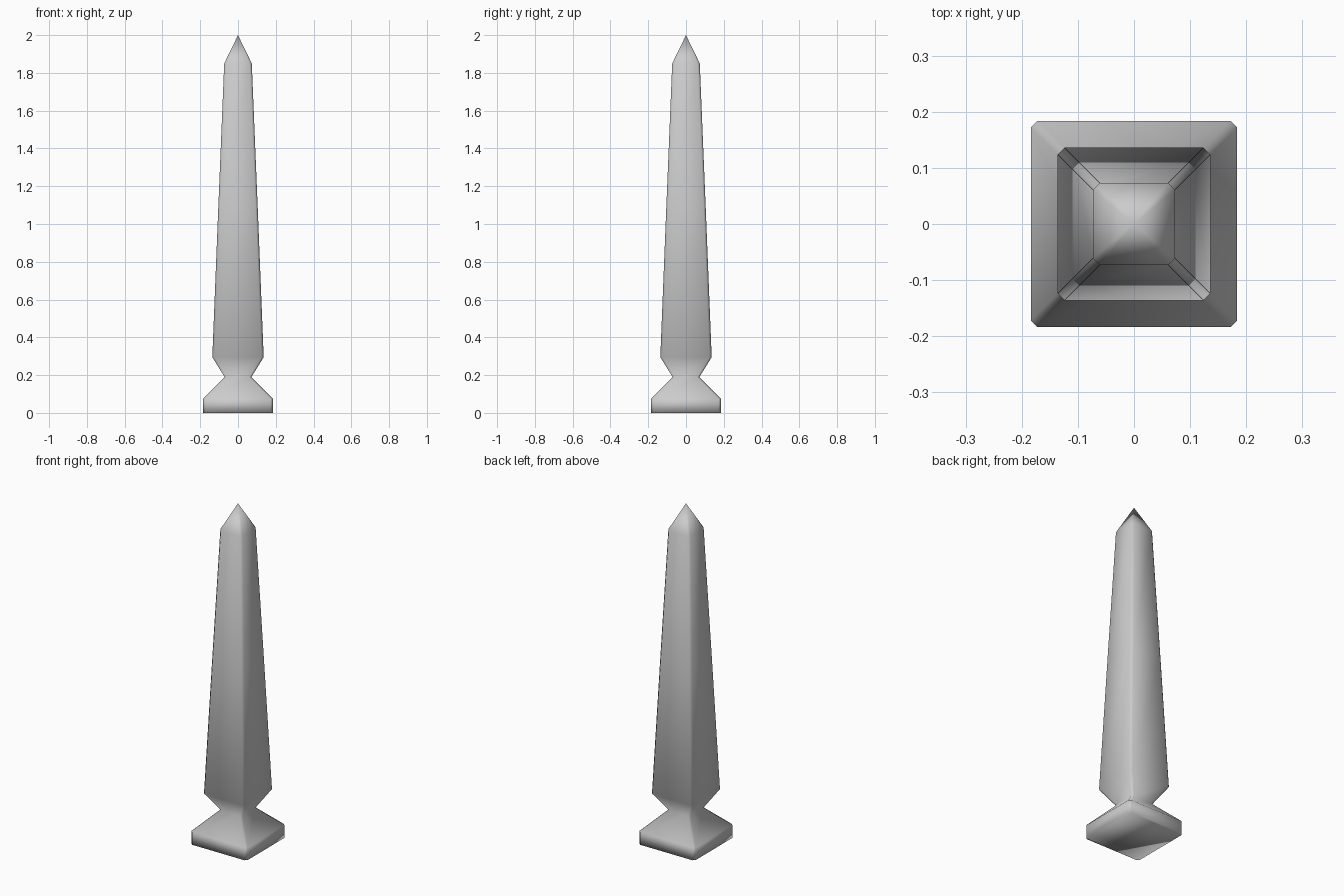
import bpy, bmesh

if "Cube" in bpy.data.objects:
    bpy.data.objects.remove(bpy.data.objects["Cube"])

# Rings of the obelisk: height, half width (square with clipped corners)
PROFILE = [(0.0, 0.184), (0.075, 0.184), (0.19, 0.071), (0.295, 0.136),
           (1.07, 0.105), (1.85, 0.073)]
CLIP = 0.012


def ring(bm, z, h):
    a = h - CLIP
    pts = [(h, -a), (h, a), (a, h), (-a, h), (-h, a), (-h, -a), (-a, -h), (a, -h)]
    return [bm.verts.new((x, y, z)) for x, y in pts]


bm = bmesh.new()
rings = [ring(bm, z, h) for z, h in PROFILE]

# Plinth, neck and tapered shaft
for low, high in zip(rings, rings[1:]):
    for i in range(8):
        j = (i + 1) % 8
        bm.faces.new((low[i], low[j], high[j], high[i]))

# Underside
bm.faces.new(rings[0][::-1])

# Pointed cap
tip = bm.verts.new((0, 0, 2.0))
for i in range(8):
    bm.faces.new((rings[-1][i], rings[-1][(i + 1) % 8], tip))

for f in bm.faces:
    f.smooth = True
mesh = bpy.data.meshes.new("obelisk")
bm.to_mesh(mesh)
bm.free()
bpy.context.collection.objects.link(bpy.data.objects.new("obelisk", mesh))
